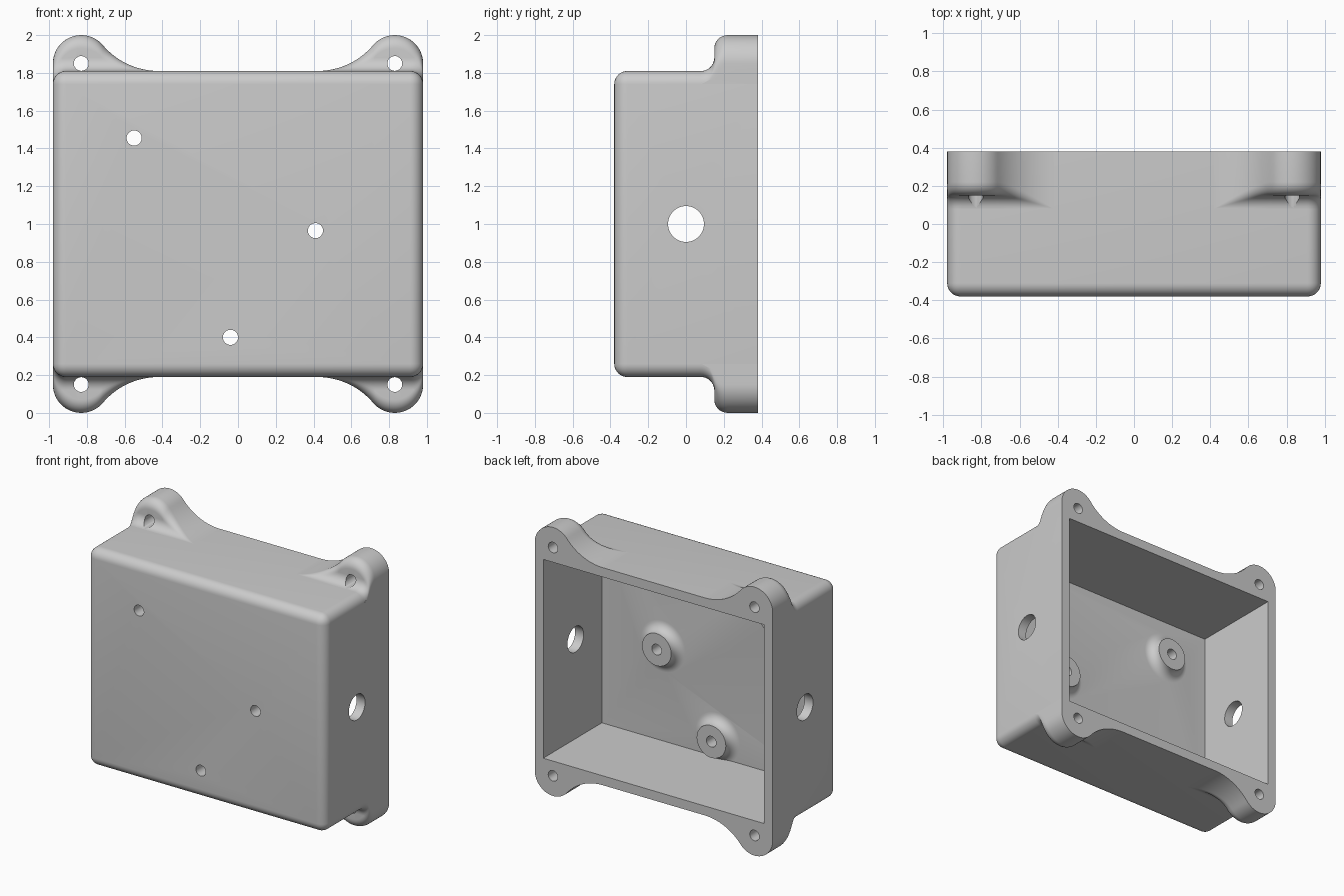
import bpy, bmesh
from math import sin, cos, acos, atan2, hypot, pi
from mathutils import Matrix, Vector

old = bpy.data.objects.get("Cube")
if old:
    bpy.data.objects.remove(old, do_unlink=True)

W, D = 0.98, 0.38            # half width and half depth
Z0, Z1 = 0.19, 1.81          # box bottom and top
WALL = R = 0.07              # wall thickness, edge and fillet radius
EAR_X, EAR_Z, EAR_R = 0.83, 1.85, 0.15
BLEND_X = 0.42               # where the ear outline leaves the box
FLOOR = WALL - D

grey = bpy.data.materials.new("plain grey")
grey.use_nodes = True
grey.diffuse_color = (0.6, 0.6, 0.6, 1)
grey.node_tree.nodes["Principled BSDF"].inputs["Base Color"].default_value = (0.6, 0.6, 0.6, 1)


def make(name, bm):
    bmesh.ops.recalc_face_normals(bm, faces=bm.faces)
    me = bpy.data.meshes.new(name)
    bm.to_mesh(me)
    bm.free()
    me.materials.append(grey)
    ob = bpy.data.objects.new(name, me)
    bpy.context.collection.objects.link(ob)
    return ob


def block(name, lo, hi, rounded=False):
    bm = bmesh.new()
    bmesh.ops.create_cube(bm, size=1)
    for v in bm.verts:
        v.co = [(a + b) / 2 + c * (b - a) for a, b, c in zip(lo, hi, v.co)]
    if rounded:   # every edge except the rim at the back
        edges = [e for e in bm.edges if min(v.co.y for v in e.verts) < hi[1] - 0.01]
        bmesh.ops.bevel(bm, geom=edges, offset=R, segments=8, profile=0.5, affect='EDGES')
    return make(name, bm)


def rod(name, centre, radius, length, axis):
    bm = bmesh.new()
    bmesh.ops.create_cone(bm, cap_ends=True, segments=48, radius1=radius, radius2=radius, depth=length)
    turn = Matrix.Rotation(pi / 2, 4, 'Y' if axis == 'X' else 'X')
    bm.transform(Matrix.Translation(centre) @ turn)
    return make(name, bm)


def combine(target, tool, operation):
    mod = target.modifiers.new(operation, 'BOOLEAN')
    mod.operation, mod.solver, mod.object = operation, 'EXACT', tool
    bpy.context.view_layer.objects.active = target
    bpy.ops.object.modifier_apply(modifier=mod.name)
    bpy.data.objects.remove(tool, do_unlink=True)


def ear_outline():
    """Concave sweep from the box top, round tip, straight outer side."""
    dx, k = EAR_X - BLEND_X, EAR_Z - Z1
    rad = (dx * dx + k * k - EAR_R ** 2) / (2 * (EAR_R + k))
    a = atan2(EAR_Z - Z1 - rad, dx)
    pts = []
    for i in range(17):
        t = -pi / 2 + (a + pi / 2) * i / 16
        pts.append(Vector((BLEND_X + rad * cos(t), Z1 + rad + rad * sin(t))))
    for i in range(1, 25):
        t = (a + pi) * (1 - i / 24)
        pts.append(Vector((EAR_X + EAR_R * cos(t), EAR_Z + EAR_R * sin(t))))
    for i in range(1, 5):
        pts.append(Vector((W, EAR_Z + (Z1 - R - EAR_Z) * i / 4)))
    return pts


def box_contour(s):
    """Point at distance s along the box section, starting above the ear centre."""
    flat = W - R - EAR_X
    if s <= flat:
        return Vector((EAR_X + s, Z1))
    t = (s - flat) / R
    return Vector((W - R + R * sin(t), Z1 - R + R * cos(t)))


def make_ear(name, sx, sz):
    pts = ear_outline()
    top = next(i for i, p in enumerate(pts) if p.x > EAR_X)
    total = W - R - EAR_X + R * pi / 2
    bm = bmesh.new()
    rings = []
    for i, p in enumerate(pts):
        if i < top:
            foot = Vector((p.x, Z1))
        else:
            foot = box_contour(total * (i - top + 1) / (len(pts) - top))
        h = (p - foot).length
        th = acos(max(0, 1 - h / (2 * R)))
        out = (p - foot) / h if h > 1e-6 else Vector((0, 0))
        start = 0.08
        prof = [(start + R * sin(th * j / 8), R * (1 - cos(th * j / 8))) for j in range(9)]
        end = start + 2 * R * sin(th)
        prof += [(end - y + start, h - d) for y, d in reversed(prof)]
        inner = foot - Vector((min(0.03, max(0, foot.x - 0.8) * 0.2), 0.03))
        ring = [(inner, start)] + [(foot + out * d, y) for y, d in prof] + [(p, D), (inner, D)]
        rings.append([bm.verts.new((sx * q.x, y, 1 + sz * (q.y - 1))) for q, y in ring])
    n = len(rings[0])
    for a, b in zip(rings, rings[1:]):
        for j in range(n):
            bm.faces.new((a[j], a[(j + 1) % n], b[(j + 1) % n], b[j]))
    bm.faces.new(rings[0])
    bm.faces.new(rings[-1])
    bmesh.ops.remove_doubles(bm, verts=bm.verts, dist=1e-5)
    ear = make(name, bm)
    hole = rod("screw_cutter", (sx * EAR_X, 0.2, 1 + sz * (EAR_Z - 1)), 0.039, 0.6, 'Y')
    combine(ear, hole, 'DIFFERENCE')
    return ear


def make_boss(x, z):
    """Standoff with a concave flare at its foot."""
    prof = [(0.19, FLOOR - 0.02)]
    prof += [(0.19 - R * sin(t), FLOOR + R - R * cos(t)) for t in [pi / 16 * j for j in range(9)]]
    bm = bmesh.new()
    rings = [[bm.verts.new((x + r * cos(2 * pi * k / 48), y, z + r * sin(2 * pi * k / 48)))
              for k in range(48)] for r, y in prof]
    for a, b in zip(rings, rings[1:]):
        for k in range(48):
            bm.faces.new((a[k], a[(k + 1) % 48], b[(k + 1) % 48], b[k]))
    bm.faces.new(rings[0])
    bm.faces.new(rings[-1])
    return make("standoff", bm)


# open box with rounded outer edges
housing = block("housing", (-W, -D, Z0), (W, D, Z1), rounded=True)
cavity = block("cavity_cutter", (WALL - W, FLOOR, Z0 + WALL), (W - WALL, D + 0.2, Z1 - WALL))
combine(housing, cavity, 'DIFFERENCE')

# standoffs and their through holes
for x, z in ((-0.55, 1.455), (0.41, 0.965), (-0.04, 0.4)):
    combine(housing, make_boss(x, z), 'UNION')
    combine(housing, rod("drill", (x, -0.3, z), 0.04, 0.5, 'Y'), 'DIFFERENCE')

# cable holes through both sides
combine(housing, rod("cable_cutter", (0, 0, 1), 0.095, 3, 'X'), 'DIFFERENCE')

# mounting ears at the four corners
parts = [housing]
for side, sx in (("left", 1), ("right", -1)):
    for level, sz in (("upper", 1), ("lower", -1)):
        parts.append(make_ear(f"{level}_{side}_ear", sx, sz))

# smooth shading with crisp edges
for ob in parts:
    bpy.ops.object.select_all(action='DESELECT')
    ob.select_set(True)
    bpy.context.view_layer.objects.active = ob
    bpy.ops.object.shade_smooth_by_angle(angle=0.6)
